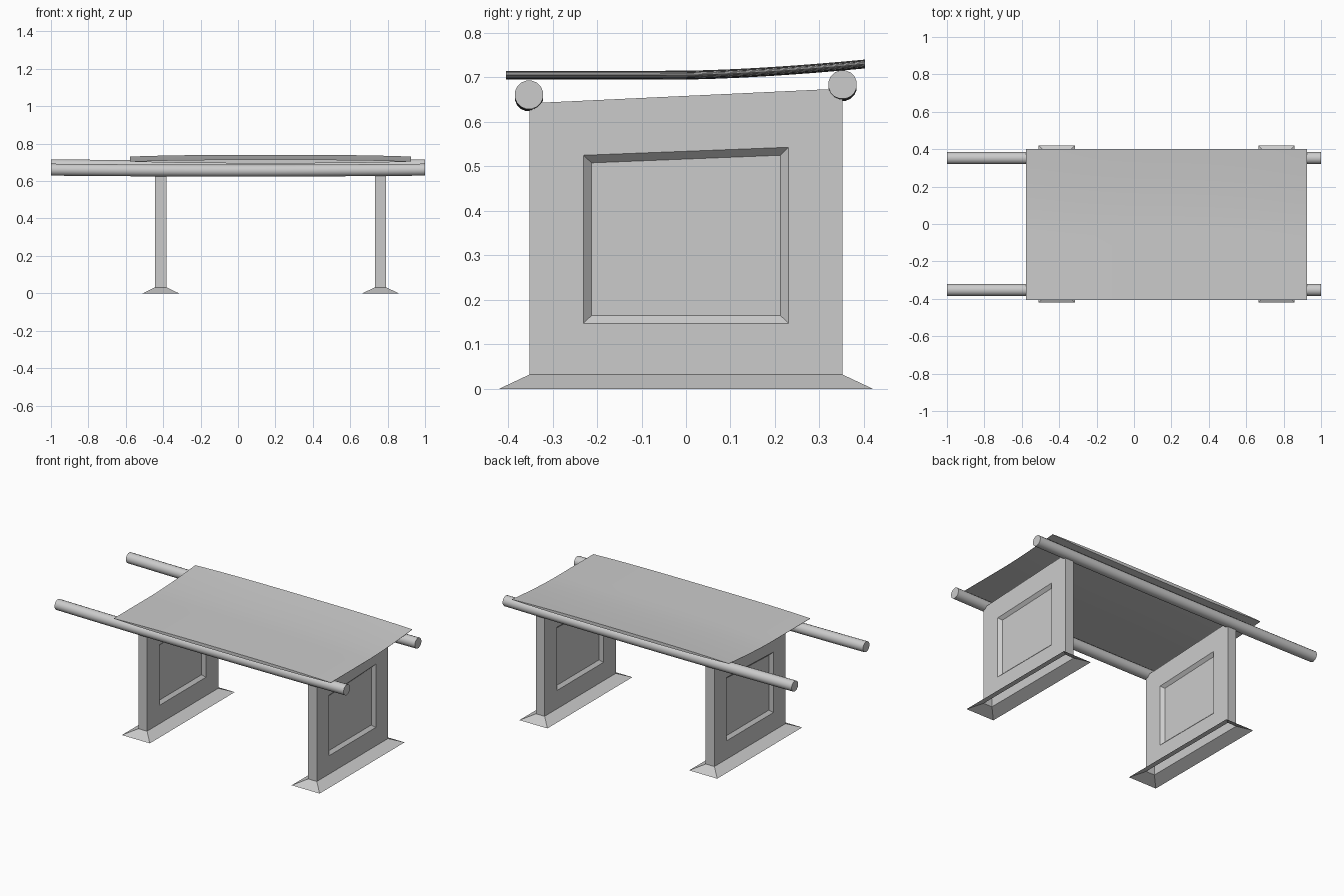
import bpy, bmesh, math

if "Cube" in bpy.data.objects:
    bpy.data.objects.remove(bpy.data.objects["Cube"])


def make_object(name, bm, smooth=False):
    bmesh.ops.recalc_face_normals(bm, faces=bm.faces)
    mesh = bpy.data.meshes.new(name)
    bm.to_mesh(mesh)
    bm.free()
    obj = bpy.data.objects.new(name, mesh)
    bpy.context.collection.objects.link(obj)
    if smooth:
        bpy.ops.object.select_all(action='DESELECT')
        obj.select_set(True)
        bpy.context.view_layer.objects.active = obj
        bpy.ops.object.shade_smooth_by_angle(angle=math.radians(35))
    return obj


def bridge(bm, a, b):
    n = len(a)
    for i in range(n):
        bm.faces.new((a[i], a[(i + 1) % n], b[(i + 1) % n], b[i]))


# Long rails, sagging very slightly in the middle
def rail(name, y, z, r=0.0325, sides=16, steps=16, sag=0.005):
    bm = bmesh.new()
    rings = []
    for i in range(steps + 1):
        x = -1 + 2 * i / steps
        zc = z - sag * (1 - x * x)
        rings.append([bm.verts.new((x, y + r * math.cos(a), zc + r * math.sin(a)))
                      for a in (math.tau * (k + 0.5) / sides for k in range(sides))])
    for a, b in zip(rings, rings[1:]):
        bridge(bm, a, b)
    bm.faces.new(rings[0])
    bm.faces.new(rings[-1])
    make_object(name, bm, True)


# Panelled leg: flared open foot, sloping top, recessed panel on both faces
def leg(name, cx, t=0.03, depth=0.018):
    bm = bmesh.new()

    def ring(hx, hy, z0, z1):
        return [bm.verts.new((cx + sx * hx, sy * hy, z0 if sy < 0 else z1))
                for sx, sy in ((-1, -1), (1, -1), (1, 1), (-1, 1))]

    foot = ring(0.097, 0.42, 0, 0)
    waist = ring(t, 0.352, 0.032, 0.032)
    top = ring(t, 0.352, 0.642, 0.675)
    bridge(bm, foot, waist)
    bm.faces.new(top)
    for i, j in ((0, 1), (2, 3)):
        bm.faces.new((waist[i], waist[j], top[j], top[i]))

    def frame(x, hy, z0, za, zb):
        return [bm.verts.new((x, y, z)) for y, z in
                ((-hy, z0), (hy, z0), (hy, zb), (-hy, za))]

    for s, i, j in ((-1, 0, 3), (1, 1, 2)):
        border = [waist[i], waist[j], top[j], top[i]]
        rim = frame(cx + s * t, 0.231, 0.147, 0.525, 0.543)
        inner = frame(cx + s * (t - depth), 0.212, 0.165, 0.508, 0.525)
        bridge(bm, border, rim)
        bridge(bm, rim, inner)
        bm.faces.new(inner)
    make_object(name, bm)


# Table top: rises toward the back, thickness tapers to nothing at both ends
def table_top():
    bm = bmesh.new()
    nx, ny = 20, 14
    x0, x1, y0, y1 = -0.577, 0.925, -0.405, 0.402

    def sheet(sign):
        rows = []
        for i in range(nx + 1):
            u = -1 + 2 * i / nx
            half = 0.0008 + 0.0092 * (1 - abs(u) ** 3)
            row = []
            for j in range(ny + 1):
                y = y0 + (y1 - y0) * j / ny
                z = 0.705 + 0.025 * (max(0, y + 0.02) / 0.42) ** 1.6
                row.append(bm.verts.new((x0 + (x1 - x0) * i / nx, y, z + sign * half)))
            rows.append(row)
        for a, b in zip(rows, rows[1:]):
            for j in range(ny):
                bm.faces.new((a[j], a[j + 1], b[j + 1], b[j]))
        return rows

    up, low = sheet(1), sheet(-1)

    def edge(rows):
        return ([r[0] for r in rows] + rows[-1][1:]
                + [r[-1] for r in rows[-2::-1]] + rows[0][-2:0:-1])

    bridge(bm, edge(up), edge(low))
    make_object("table_top", bm, True)


rail("front_rail", -0.353, 0.661)
rail("back_rail", 0.352, 0.684)
leg("left_leg", -0.413)
leg("right_leg", 0.762)
table_top()
